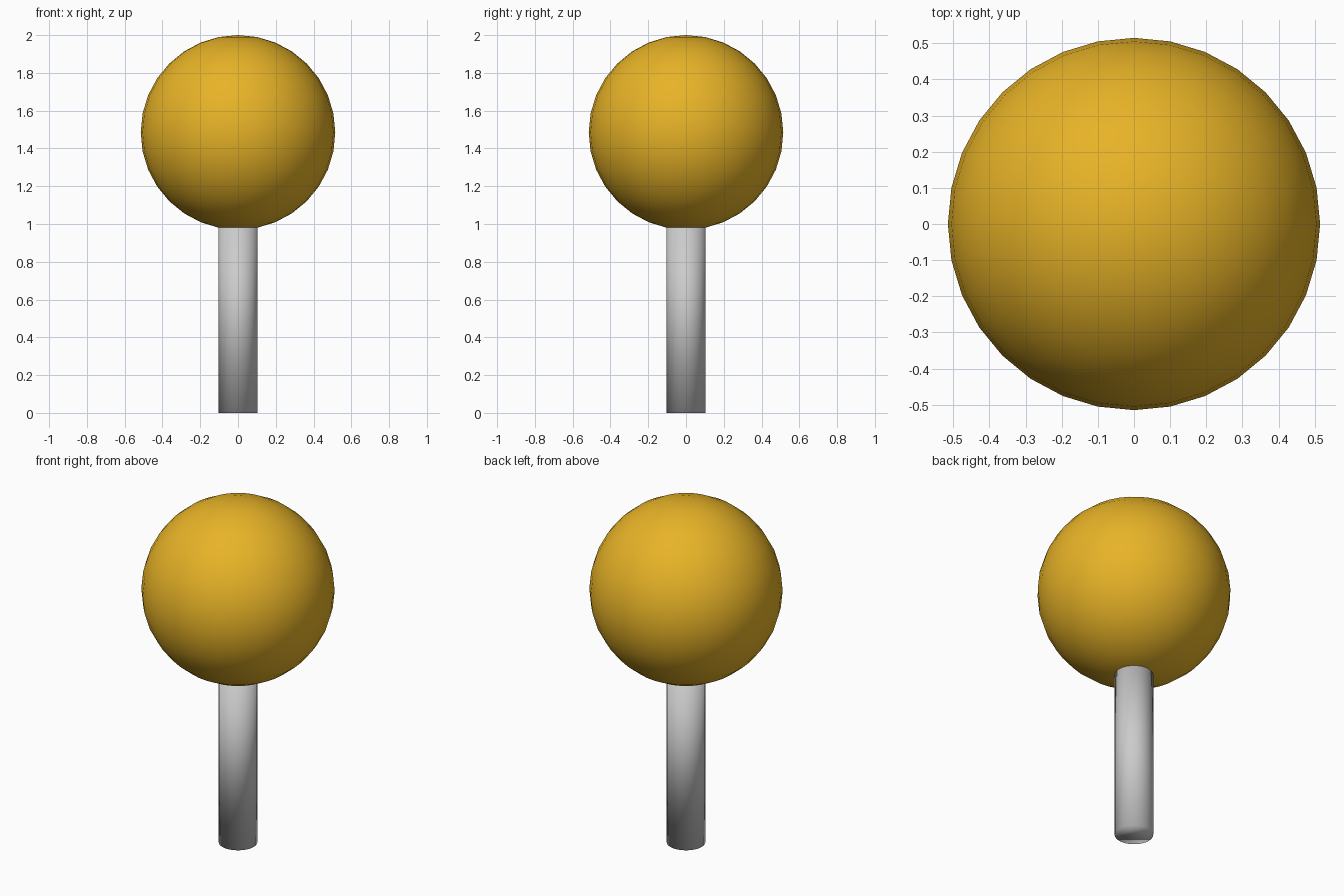
import bpy

if "Cube" in bpy.data.objects:
    bpy.data.objects.remove(bpy.data.objects["Cube"])


def colour(obj, name, rgba):
    mat = bpy.data.materials.new(name)
    mat.diffuse_color = rgba
    mat.use_nodes = True
    mat.node_tree.nodes["Principled BSDF"].inputs["Base Color"].default_value = mat.diffuse_color
    obj.data.materials.append(mat)


# Round stick, its top end sunk into the ball
STICK_TOP = 1.04
bpy.ops.mesh.primitive_cylinder_add(vertices=32, radius=0.103, depth=STICK_TOP,
                                    location=(0, 0, STICK_TOP / 2))
stick = bpy.context.object
stick.name = "stick"
bpy.ops.object.shade_smooth()

# Ball on top
RADIUS = 0.515
bpy.ops.mesh.primitive_uv_sphere_add(segments=32, ring_count=16, radius=RADIUS,
                                     location=(0, 0, 2 - RADIUS))
ball = bpy.context.object
ball.name = "ball"
bpy.ops.object.shade_smooth()
colour(ball, "golden_yellow", (0.8, 0.45, 0.02, 1))
